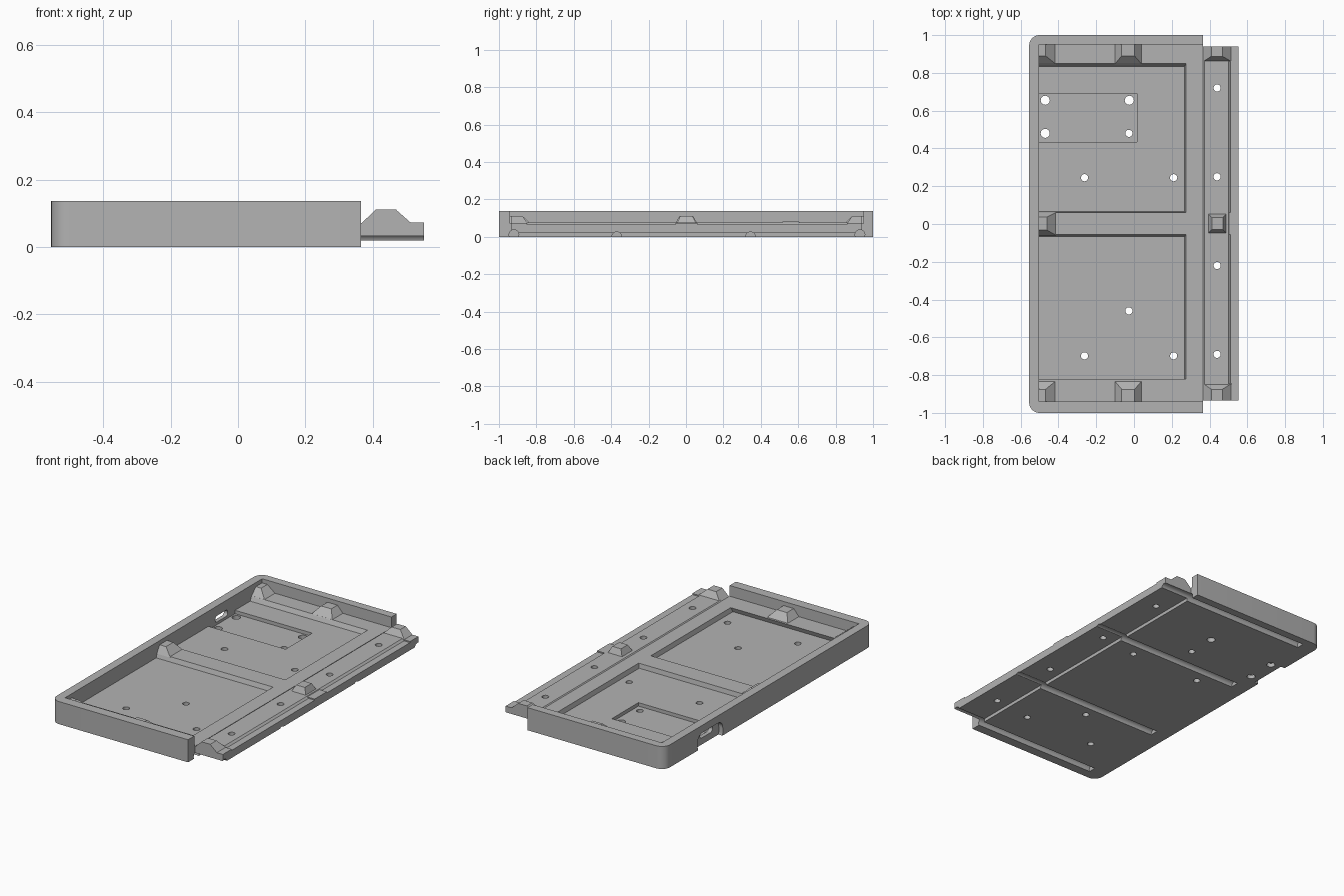
import bpy, bmesh, math
from mathutils import Vector

old = bpy.data.objects.get("Cube")
if old:
    bpy.data.objects.remove(old, do_unlink=True)

GREY = (0.45, 0.45, 0.45, 1.0)
mat = bpy.data.materials.new("plain grey")
mat.use_nodes = True
mat.diffuse_color = GREY
mat.node_tree.nodes["Principled BSDF"].inputs["Base Color"].default_value = GREY


def make(name, bm):
    bmesh.ops.recalc_face_normals(bm, faces=bm.faces)
    mesh = bpy.data.meshes.new(name)
    bm.to_mesh(mesh)
    bm.free()
    mesh.materials.append(mat)
    obj = bpy.data.objects.new(name, mesh)
    bpy.context.scene.collection.objects.link(obj)
    return obj


def loft(name, lower, upper):
    """Solid between two matching outlines."""
    bm = bmesh.new()
    a = [bm.verts.new(p) for p in lower]
    b = [bm.verts.new(p) for p in upper]
    bm.faces.new(a)
    bm.faces.new(b)
    for i in range(len(a)):
        j = (i + 1) % len(a)
        bm.faces.new((a[i], a[j], b[j], b[i]))
    return make(name, bm)


def prism(name, pts, axis, lo, hi):
    """Extrude a 2D outline along an axis."""
    def place(p, d):
        v = list(p)
        v.insert(axis, d)
        return Vector(v)
    return loft(name, [place(p, lo) for p in pts], [place(p, hi) for p in pts])


def frustum(name, base, top, z0, z1):
    """Tapered block; rectangles are x0, x1, y0, y1."""
    def rect(r, z):
        return [(r[0], r[2], z), (r[1], r[2], z), (r[1], r[3], z), (r[0], r[3], z)]
    return loft(name, rect(base, z0), rect(top, z1))


def box(name, r, z0, z1):
    return frustum(name, r, r, z0, z1)


def circle(cx, cy, r, n=24):
    return [(cx + r * math.cos(2 * math.pi * i / n),
             cy + r * math.sin(2 * math.pi * i / n)) for i in range(n)]


def rounded(x0, x1, y0, y1, radii, n=8):
    """Rectangle with a radius for each corner, counter-clockwise from x0, y0."""
    pts = []
    corners = [(x0, y0, 1, 1), (x1, y0, -1, 1), (x1, y1, -1, -1), (x0, y1, 1, -1)]
    for k, ((x, y, sx, sy), r) in enumerate(zip(corners, radii)):
        if r == 0:
            pts.append((x, y))
            continue
        for i in range(n + 1):
            t = math.pi * (1 + k / 2 + i / n / 2)
            pts.append((x + sx * r + r * math.cos(t), y + sy * r + r * math.sin(t)))
    return pts


def carve(obj, cutters):
    for c in cutters:
        m = obj.modifiers.new("cut", "BOOLEAN")
        m.operation = "DIFFERENCE"
        m.solver = "EXACT"
        m.object = c
    bpy.context.view_layer.update()
    done = obj.evaluated_get(bpy.context.evaluated_depsgraph_get())
    mesh = bpy.data.meshes.new_from_object(done)
    obj.modifiers.clear()
    obj.data = mesh
    for c in cutters:
        bpy.data.objects.remove(c, do_unlink=True)


def smooth(obj):
    bpy.ops.object.select_all(action="DESELECT")
    obj.select_set(True)
    bpy.context.view_layer.objects.active = obj
    bpy.ops.object.shade_smooth_by_angle(angle=math.radians(30))


def grooves():
    """Round channels running under the floor."""
    cuts = []
    for y, z in ((0.93, 0.012), (0.345, 0), (-0.37, 0), (-0.92, 0.012)):
        cuts.append(prism("groove_cutter", circle(y, z, 0.026), 0, -0.46, 0.6))
    return cuts


def holes(spots):
    return [prism("hole_cutter", circle(x, y, r), 2, -0.1, 0.3) for x, y, r in spots]


LEDGE, FLOOR, DEEP, RIM, BUMP = 0.072, 0.045, 0.024, 0.137, 0.112

# Walled tray, open on one long side
tray = prism("tray", rounded(-0.555, 0.365, -1, 1, (0.055, 0, 0, 0.055)), 2, 0, RIM)
cuts = [box("interior_cutter", (-0.503, 0.5, -0.94, 0.95), LEDGE, 0.3)]

# Two floor pockets either side of the centre rib
for b, t in (((0.066, 0.835), (0.06, 0.85)), ((-0.832, -0.066), (-0.82, -0.055))):
    cuts.append(frustum("pocket_cutter", (-0.503, 0.268, *b),
                        (-0.503, 0.276, *t), FLOOR, LEDGE + 0.003))

# Deeper board recess and the connector opening in the wall
cuts.append(box("board_cutter", (-0.503, 0.015, 0.435, 0.69), DEEP, 0.065))
cuts.append(prism("port_recess_cutter", rounded(0.44, 0.68, -0.03, 0.092, (0.045,) * 4),
                  0, -0.6, -0.528))
cuts.append(prism("port_slot_cutter", rounded(0.5, 0.62, 0.04, 0.078, (0.0185,) * 4),
                  0, -0.6, -0.48))
cuts += grooves()
cuts += holes([(x, y, 0.019) for x in (-0.262, 0.21) for y in (0.245, -0.698)])
cuts += holes([(-0.027, -0.46, 0.019), (-0.47, 0.655, 0.024), (-0.025, 0.655, 0.024),
               (-0.47, 0.48, 0.024), (-0.027, 0.48, 0.019)])
carve(tray, cuts)
smooth(tray)

# Side strip with a lower outer lip
profile = [(0.365, 0.02), (0.553, 0.02), (0.553, 0.066), (0.512, 0.066),
           (0.5, 0.076), (0.372, 0.076), (0.365, 0.07)]
strip = prism("side_strip", profile, 1, -0.935, 0.94)
carve(strip, grooves() + holes([(0.44, y, 0.019) for y in (0.72, 0.25, -0.22, -0.69)]))
smooth(strip)

# Raised lip pads
for name, y0, y1 in (("front", -0.935, -0.85), ("middle", -0.055, 0.062), ("back", 0.86, 0.94)):
    box(name + "_lip_pad", (0.503, 0.553, y0, y1), 0.06, 0.073)

# Strip bumps
frustum("strip_back_bump", (0.366, 0.516, 0.86, 0.94), (0.41, 0.468, 0.888, 0.94), 0.07, BUMP)
frustum("strip_front_bump", (0.366, 0.516, -0.935, -0.845), (0.41, 0.468, -0.935, -0.875), 0.07, BUMP)
frustum("strip_middle_bump", (0.39, 0.49, -0.05, 0.055), (0.412, 0.47, -0.03, 0.035), 0.07, BUMP)

# Tray bumps along the end walls and at the head of the rib
for side, wall, edge in (("back", 0.95, 0.845), ("front", -0.94, -0.83)):
    crest = edge + math.copysign(0.045, wall)
    by, ty = sorted((wall, edge)), sorted((wall, crest))
    frustum(side + "_corner_bump", (-0.503, -0.412, *by), (-0.503, -0.468, *ty), 0.068, BUMP)
    frustum(side + "_middle_bump", (-0.103, 0.042, *by), (-0.065, 0.003, *ty), 0.068, BUMP)
frustum("rib_bump", (-0.503, -0.412, -0.06, 0.062), (-0.503, -0.46, -0.033, 0.037), 0.068, BUMP)
